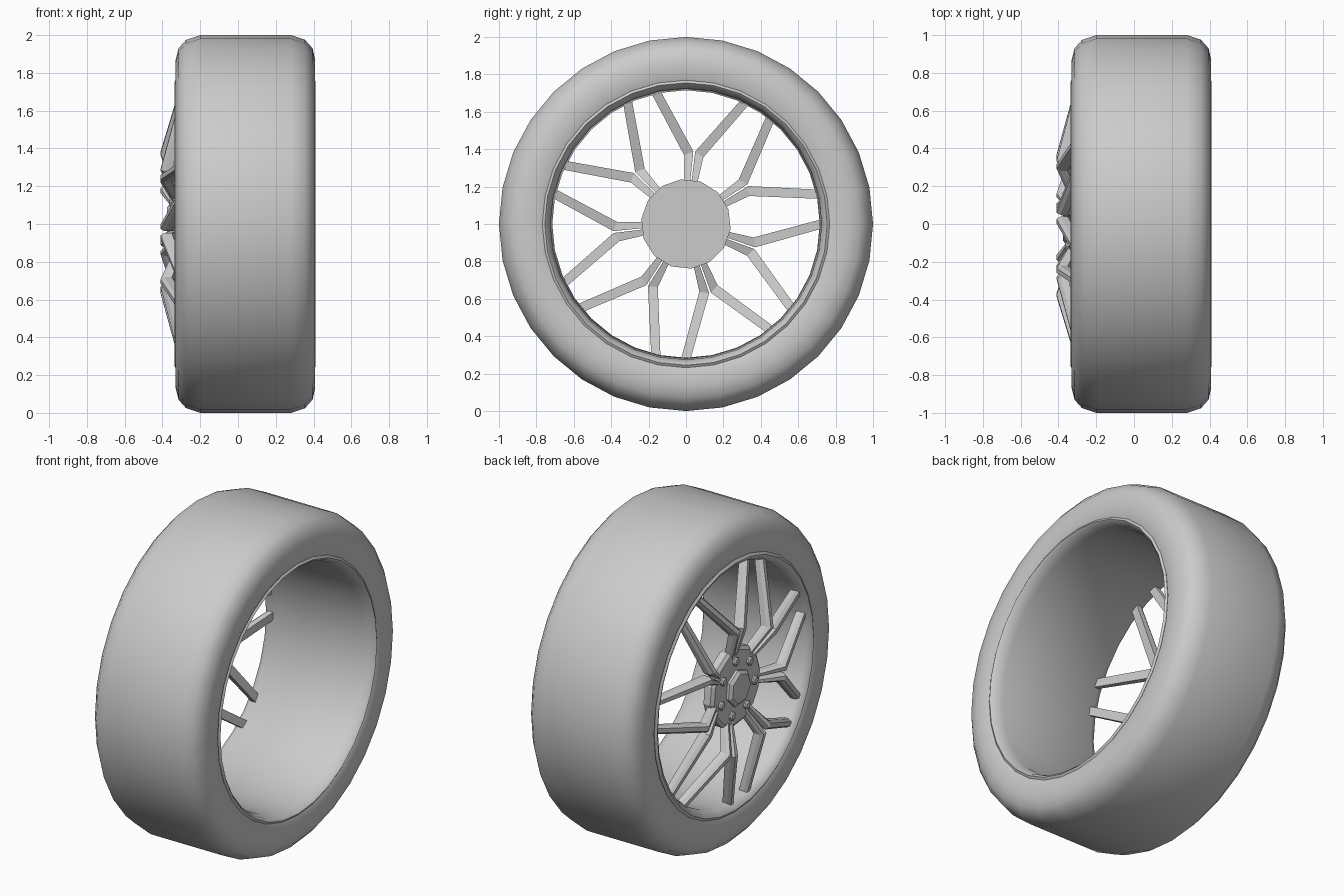
import bpy, bmesh, math

cube = bpy.data.objects.get("Cube")
if cube:
    bpy.data.objects.remove(cube)

grey = bpy.data.materials.new("plain grey")
grey.use_nodes = True
COLOUR = (0.6, 0.6, 0.6, 1)
grey.diffuse_color = COLOUR
grey.node_tree.nodes["Principled BSDF"].inputs["Base Color"].default_value = COLOUR

COUNT = 7
STEP = math.tau / COUNT
START = math.radians(83.5)


def place(x, radial, tang, angle):
    """Wheel coordinates: axle along x, centred at z = 1."""
    c, s = math.cos(angle), math.sin(angle)
    return (x, radial * c - tang * s, 1 + radial * s + tang * c)


def finish(name, bm, smooth=None):
    bmesh.ops.recalc_face_normals(bm, faces=bm.faces)
    mesh = bpy.data.meshes.new(name)
    bm.to_mesh(mesh)
    bm.free()
    mesh.materials.append(grey)
    obj = bpy.data.objects.new(name, mesh)
    bpy.context.collection.objects.link(obj)
    if smooth:
        bpy.ops.object.select_all(action='DESELECT')
        bpy.context.view_layer.objects.active = obj
        obj.select_set(True)
        bpy.ops.object.shade_smooth_by_angle(angle=math.radians(smooth))
    return obj


def skin(bm, rings, closed):
    """Bridge matching point rings, capping the ends unless closed."""
    loops = [[bm.verts.new(p) for p in ring] for ring in rings]
    n = len(loops[0])
    for i in range(len(loops) if closed else len(loops) - 1):
        a, b = loops[i], loops[(i + 1) % len(loops)]
        for j in range(n):
            k = (j + 1) % n
            bm.faces.new((a[j], a[k], b[k], b[j]))
    if not closed:
        bm.faces.new(loops[0])
        bm.faces.new(loops[-1])


def lathe(name, profile, sides, smooth):
    bm = bmesh.new()
    rings = [[place(x, r, 0, math.tau * i / sides) for x, r in profile]
             for i in range(sides)]
    skin(bm, rings, True)
    return finish(name, bm, smooth)


def prism(bm, profile, sides, angle, centre=0, centre_angle=0):
    """Capped stack of polygons along the axle."""
    _, cy, cz = place(0, centre, 0, centre_angle)
    rings = []
    for x, r in profile:
        pts = [place(x, r, 0, angle + math.tau * i / sides) for i in range(sides)]
        rings.append([(px, py + cy, pz + cz - 1) for px, py, pz in pts])
    skin(bm, rings, False)


# Tyre with rounded shoulders
lathe("tyre", [(-0.31, 0.75), (-0.33, 0.78), (-0.33, 0.87), (-0.315, 0.93),
               (-0.275, 0.975), (-0.2, 1.0), (0.28, 1.0), (0.355, 0.975),
               (0.395, 0.93), (0.408, 0.87), (0.408, 0.78), (0.39, 0.75)], 32, 40)

# Open rim barrel with a small lip on each edge
lathe("rim_barrel", [(-0.325, 0.77), (-0.335, 0.755), (-0.325, 0.735), (-0.29, 0.715),
                     (0.34, 0.725), (0.395, 0.74), (0.41, 0.755), (0.4, 0.77)], 32, 40)

# Spokes: mirrored bent arms in pairs
# station: inner edge (radial, tangent), outer edge (radial, tangent), front x, depth
STATIONS = [((0.18, 0.003), (0.18, 0.03), -0.34, 0.05),
            ((0.39, 0.005), (0.365, 0.052), -0.41, 0.06),
            ((0.7, 0.222), (0.672, 0.262), -0.31, 0.05)]
bm = bmesh.new()
for i in range(COUNT):
    angle = START + i * STEP
    for side in (1, -1):
        rings = []
        for inner, outer, front, depth in STATIONS:
            def point(x, f):
                r, t = (a + (b - a) * f for a, b in zip(inner, outer))
                return place(x, r, side * t, angle)
            rings.append([point(front + depth, 0), point(front + depth, 1),
                          point(front + 0.02, 1), point(front, 0.75),
                          point(front, 0.25), point(front + 0.02, 0)])
        skin(bm, rings, False)
finish("spokes", bm)

# Hub plate
bm = bmesh.new()
prism(bm, [(-0.285, 0.24), (-0.33, 0.24), (-0.345, 0.22)], COUNT * 2, START + STEP / 4)
finish("hub", bm)

# Centre cap
bm = bmesh.new()
prism(bm, [(-0.283, 0.11), (-0.36, 0.11), (-0.375, 0.09)], COUNT, START)
finish("centre_cap", bm)

# Wheel bolts
bm = bmesh.new()
for i in range(COUNT):
    prism(bm, [(-0.33, 0.026), (-0.355, 0.026), (-0.362, 0.018)], 8, 0,
          0.165, START + i * STEP)
finish("wheel_bolts", bm)
